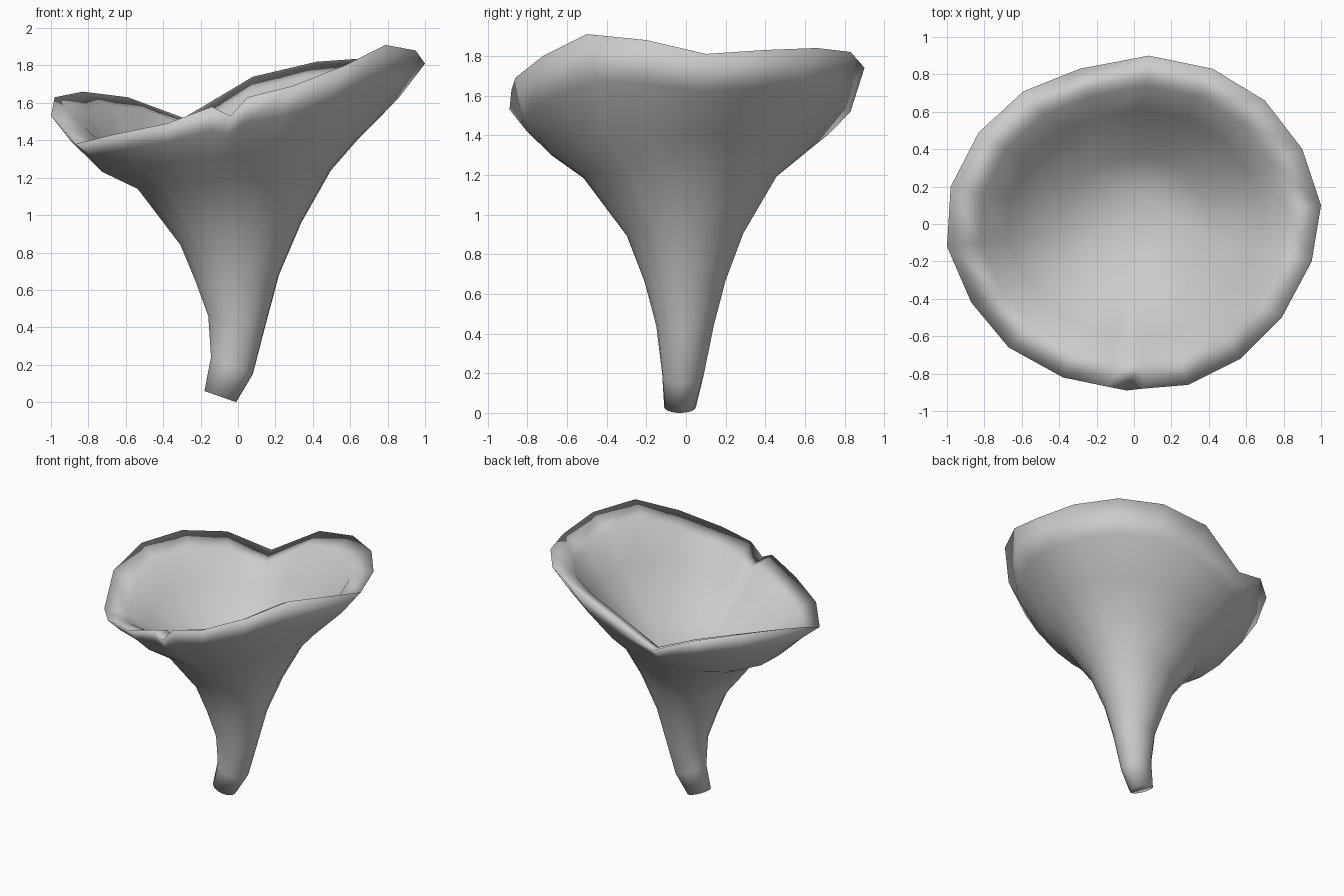
import bpy
import bmesh
from math import atan2, cos, sin
from mathutils import Vector

# Remove the default cube
default_cube = bpy.data.objects.get("Cube")
if default_cube:
    bpy.data.objects.remove(default_cube, do_unlink=True)


def make_material(name, color):
    material = bpy.data.materials.new(name)
    material.use_nodes = True
    material.diffuse_color = color
    material.node_tree.nodes["Principled BSDF"].inputs["Base Color"].default_value = color
    return material


# Wavy rim of the cap, counter-clockwise from the left side
RIM = [Vector(point) for point in (
    (1, .1, 1.81), (.9, .4, 1.83), (.7, .66, 1.84), (.42, .83, 1.82),
    (.08, .9, 1.74), (-.29, .83, 1.52), (-.59, .71, 1.63), (-.83, .49, 1.66),
    (-.98, .2, 1.63), (-1, -.12, 1.53), (-.87, -.42, 1.38), (-.67, -.66, 1.43),
    (-.38, -.82, 1.49), (-.14, -.87, 1.58), (-.04, -.89, 1.53), (.05, -.88, 1.63),
    (.29, -.86, 1.69), (.57, -.72, 1.8), (.79, -.5, 1.91), (.95, -.2, 1.88))]

# Tilted oval sections of the stem and underside:
# x and z of the right end, x and z of the left end, front y, back y
SECTIONS = (
    (-.18, .06, -.01, 0, -.11, .05),
    (-.145, .24, .08, .15, -.12, .09),
    (-.16, .46, .15, .42, -.15, .14),
    (-.23, .65, .22, .68, -.21, .2),
    (-.31, .84, .34, .96, -.3, .29),
    (-.54, 1.14, .5, 1.24, -.52, .46),
    (-.73, 1.23, .64, 1.4, -.69, .61),
)


def oval_point(section, angle):
    x_low, z_low, x_high, z_high, front, back = section
    across = (1 + cos(angle)) / 2
    return Vector((x_low + (x_high - x_low) * across,
                   (front + back) / 2 + (back - front) / 2 * sin(angle),
                   z_low + (z_high - z_low) * across))


def flare_point(section_point, rim_point):
    # Underside just below the rim, bulging slightly outward
    point = section_point.lerp(rim_point, .6)
    point.z = section_point.z + (rim_point.z - section_point.z) * .54
    return point


def bowl_point(rim_point, scale, blend, floor):
    # Pull a rim point inward and blend its height towards a tilted floor
    x, y, z = rim_point
    return Vector((x * scale, y * scale, z + (floor + .12 * x * scale - z) * blend))


def bridge(bm, lower, upper):
    count = len(lower)
    for i in range(count):
        j = (i + 1) % count
        bm.faces.new((lower[i], lower[j], upper[j], upper[i])).smooth = True


# Stem and underside, then the rim
angles = [atan2(p.y, p.x) for p in RIM]
rings = [[oval_point(section, a) for a in angles] for section in SECTIONS]
rings.append([flare_point(p, q) for p, q in zip(rings[-1], RIM)])
rings.append(RIM)

# Lip, inner wall and floor of the hollow cap
for scale, blend, floor in ((.82, .16, 1.25), (.68, .6, 1.25), (.4, .95, 1.16)):
    rings.append([bowl_point(p, scale, blend, floor) for p in RIM])

bm = bmesh.new()
loops = [[bm.verts.new(p) for p in ring] for ring in rings]
for lower, upper in zip(loops, loops[1:]):
    bridge(bm, lower, upper)

# Deepest point of the hollow, a little towards the back
centre = bm.verts.new((.05, .15, 1.03))
inner = loops[-1]
for i, vert in enumerate(inner):
    bm.faces.new((vert, inner[(i + 1) % len(inner)], centre)).smooth = True

# Softly shaded end of the stem
bm.faces.new(list(reversed(loops[0]))).smooth = True

mesh = bpy.data.meshes.new("funnel_mushroom")
bm.to_mesh(mesh)
bm.free()
mesh.materials.append(make_material("light grey", (.6, .6, .6, 1)))
mushroom = bpy.data.objects.new("funnel_mushroom", mesh)
bpy.context.collection.objects.link(mushroom)
